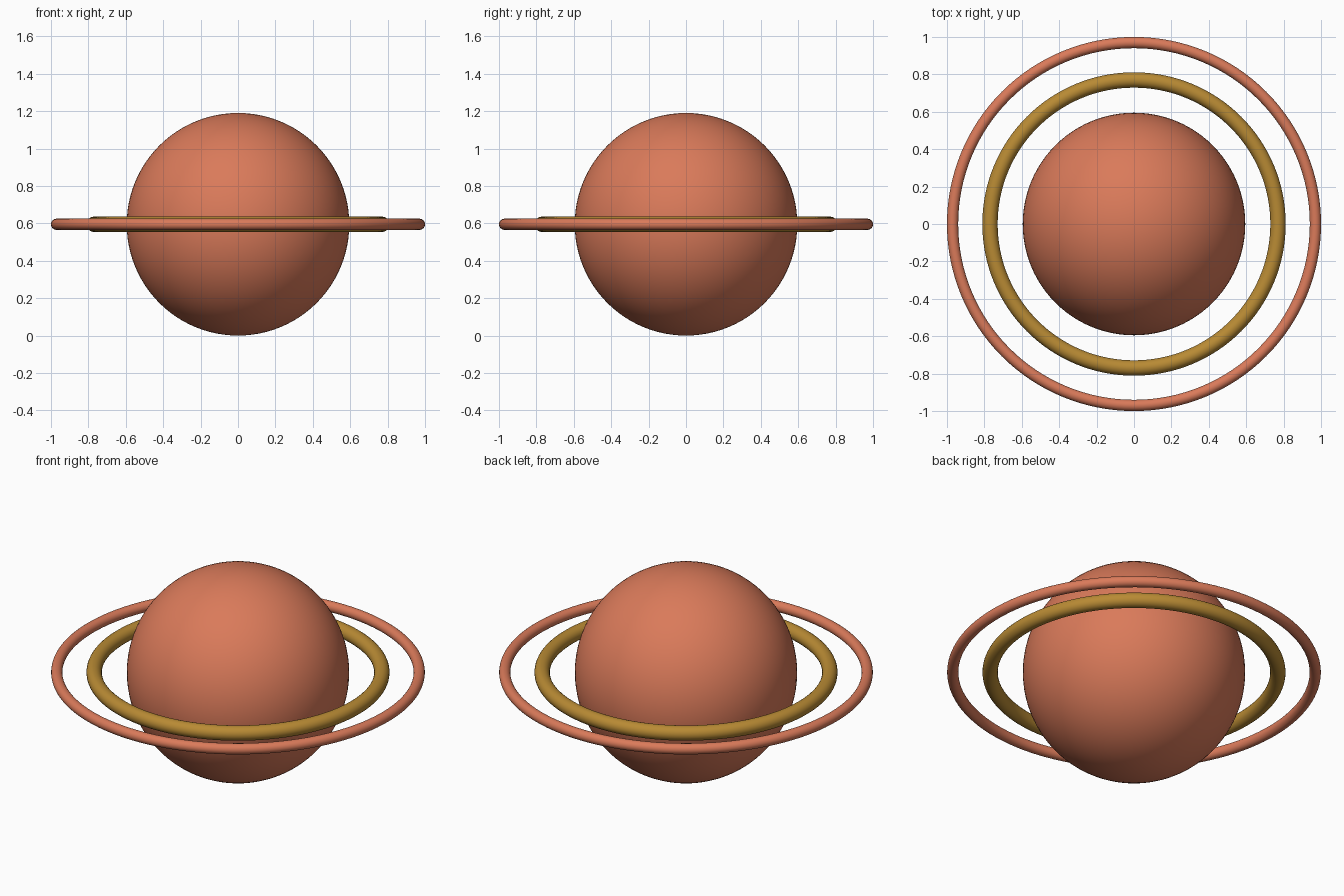
import bpy

if "Cube" in bpy.data.objects:
    bpy.data.objects.remove(bpy.data.objects["Cube"])

CENTRE_Z = 0.595


def material(name, rgb):
    m = bpy.data.materials.new(name)
    m.diffuse_color = (*rgb, 1.0)
    m.use_nodes = True
    m.node_tree.nodes["Principled BSDF"].inputs["Base Color"].default_value = m.diffuse_color
    return m


coral = material("coral", (0.70, 0.195, 0.102))
gold = material("gold", (0.479, 0.254, 0.034))


def finish(name, mat):
    obj = bpy.context.object
    obj.name = name
    obj.data.name = name
    obj.data.materials.append(mat)
    bpy.ops.object.shade_smooth()
    return obj


def ring(name, major, minor, mat):
    bpy.ops.mesh.primitive_torus_add(
        major_radius=major, minor_radius=minor, major_segments=128,
        minor_segments=24, location=(0, 0, CENTRE_Z))
    return finish(name, mat)


# Planet globe
bpy.ops.mesh.primitive_uv_sphere_add(
    radius=0.595, segments=96, ring_count=48, location=(0, 0, CENTRE_Z))
finish("planet", coral)

# Two flat, concentric rings around the equator
ring("inner_ring", 0.77, 0.041, gold)
ring("outer_ring", 0.97, 0.03, coral)
